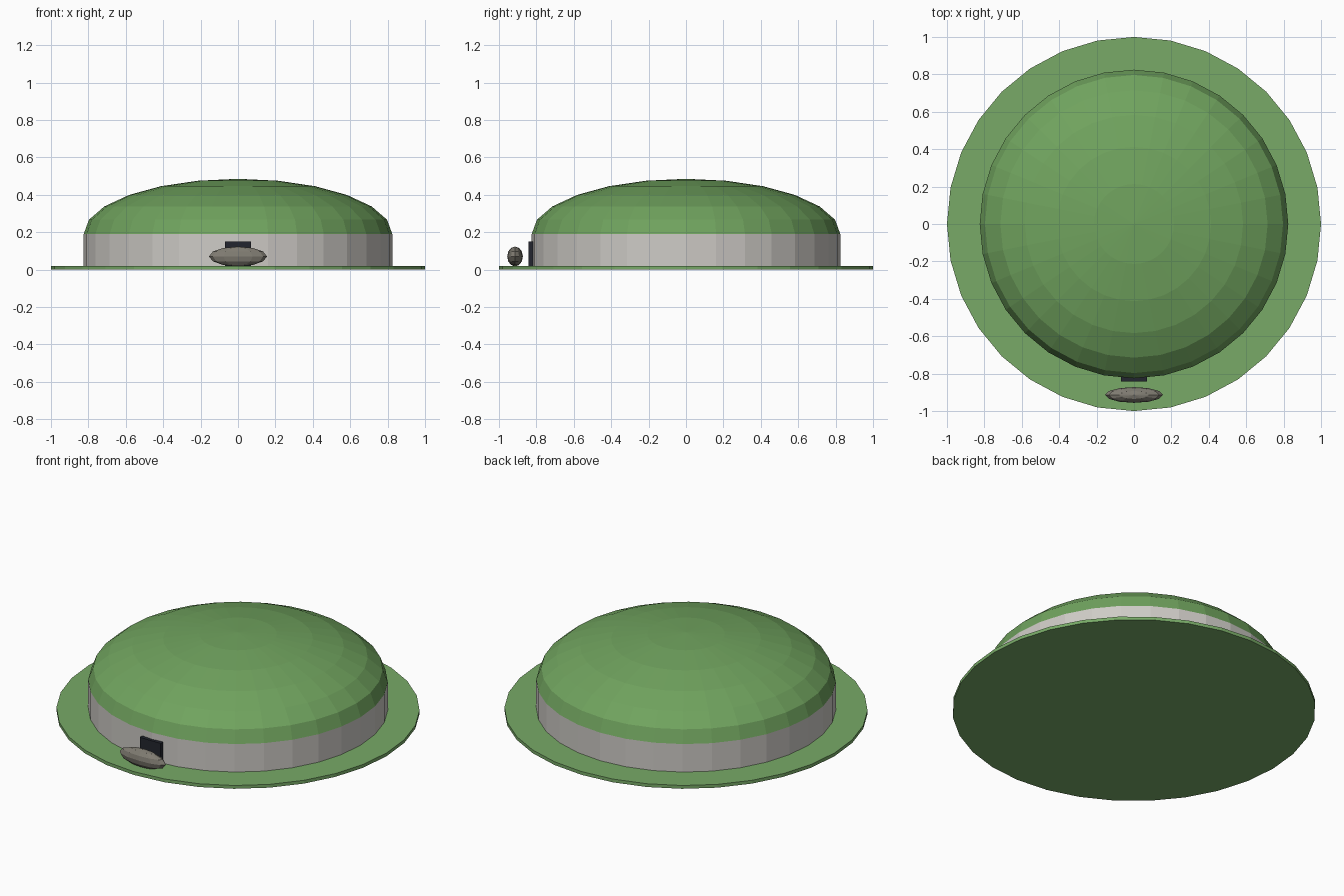
import bpy, bmesh, math

if "Cube" in bpy.data.objects:
    bpy.data.objects.remove(bpy.data.objects["Cube"])


def material(name, rgb):
    # sRGB 0-255 to linear diffuse colour
    m = bpy.data.materials.new(name)
    lin = [((c / 255 + 0.055) / 1.055) ** 2.4 for c in rgb]
    m.diffuse_color = (*lin, 1)
    m.use_nodes = True
    m.node_tree.nodes["Principled BSDF"].inputs["Base Color"].default_value = m.diffuse_color
    return m


GRASS = material("grass_green", (120, 170, 103))
ROOF = material("roof_green", (112, 163, 94))
WALL = material("pale_stone", (206, 203, 198))
DOOR = material("dark_slate", (34, 37, 46))
ROCK = material("rock_grey", (128, 124, 114))


def lathe(name, profile, mat, sides=32, scale=(1, 1, 1), loc=(0, 0, 0)):
    """Revolve (radius, z) points around z; radius 0 makes a pole, open ends are capped."""
    bm = bmesh.new()
    rings = []
    for r, z in profile:
        if r < 1e-6:
            rings.append([bm.verts.new((0, 0, z))] * sides)
        else:
            rings.append([bm.verts.new((r * math.cos(math.tau * i / sides),
                                        r * math.sin(math.tau * i / sides), z))
                          for i in range(sides)])
    for a, b in zip(rings, rings[1:]):
        for i in range(sides):
            j = (i + 1) % sides
            bm.faces.new(list(dict.fromkeys((a[i], a[j], b[j], b[i]))))
    for ring in (rings[0], rings[-1]):
        if len(set(ring)) > 1:
            bm.faces.new(ring)
    for v in bm.verts:
        v.co = [c * s + o for c, s, o in zip(v.co, scale, loc)]
    bmesh.ops.recalc_face_normals(bm, faces=bm.faces)
    return finish(name, bm, mat)


def finish(name, bm, mat):
    me = bpy.data.meshes.new(name)
    bm.to_mesh(me)
    bm.free()
    me.materials.append(mat)
    ob = bpy.data.objects.new(name, me)
    bpy.context.collection.objects.link(ob)
    return ob


def arc(start, end, steps):
    """Unit-circle profile between two latitudes in degrees."""
    angles = [math.radians(start + (end - start) * i / steps) for i in range(steps + 1)]
    return [(math.cos(a), math.sin(a)) for a in angles]


# Ground disc
lathe("ground_disc", [(1, 0), (1, 0.02)], GRASS)

# Low round wall
lathe("round_wall", [(0.825, 0.02), (0.825, 0.19)], WALL)

# Flattened half-sphere roof
lathe("dome_roof", arc(0, 90, 6), ROOF, scale=(0.825, 0.825, 0.295), loc=(0, 0, 0.19))

# Door slab on the front
bm = bmesh.new()
bmesh.ops.create_cube(bm, size=1)
for v in bm.verts:
    v.co = (v.co.x * 0.14, v.co.y * 0.025 - 0.83, v.co.z * 0.13 + 0.085)
finish("door", bm, DOOR)

# Rock in front of the door
lathe("front_rock", arc(-90, 90, 6), ROCK, sides=12,
      scale=(0.155, 0.042, 0.053), loc=(0, -0.914, 0.07))
